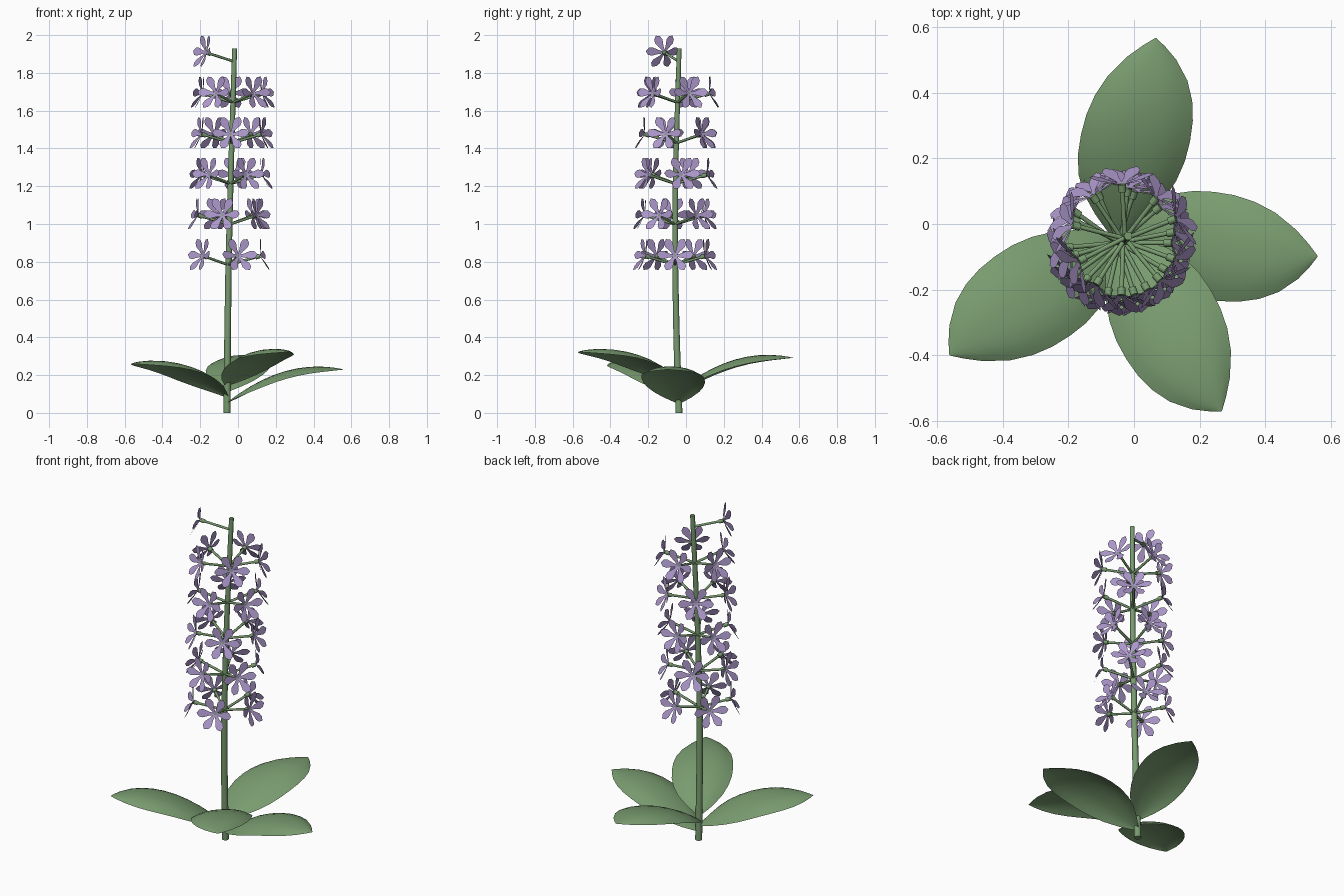
import bpy, bmesh
from math import sin, cos, pi, radians
from mathutils import Vector, Matrix

cube = bpy.data.objects.get("Cube")
if cube:
    bpy.data.objects.remove(cube)


def material(name, rgb):
    m = bpy.data.materials.new(name)
    m.use_nodes = True
    m.diffuse_color = (*rgb, 1)
    m.node_tree.nodes["Principled BSDF"].inputs["Base Color"].default_value = (*rgb, 1)
    return m


green = material("leaf_green", (0.19, 0.33, 0.16))
purple = material("petal_lilac", (0.41, 0.31, 0.59))


def finish(name, bm, *mats):
    mesh = bpy.data.meshes.new(name)
    bm.to_mesh(mesh)
    bm.free()
    for m in mats:
        mesh.materials.append(m)
    return mesh


def place(name, mesh, matrix=Matrix()):
    ob = bpy.data.objects.new(name, mesh)
    ob.matrix_world = matrix
    bpy.context.collection.objects.link(ob)
    return ob


# Stem: gently bent, tapering tube
STEM = [Vector(p) for p in ((-0.058, -0.037, 0), (-0.055, -0.05, 0.4), (-0.05, -0.058, 0.8),
                            (-0.037, -0.055, 1.3), (-0.018, -0.036, 1.93))]


def stem_at(z):
    for a, b in zip(STEM, STEM[1:]):
        if z <= b.z:
            return a.lerp(b, (z - a.z) / (b.z - a.z))
    return STEM[-1].copy()


bm = bmesh.new()
rings = []
SIDES = 10
for i in range(17):
    t = i / 16
    c = stem_at(1.93 * t)
    r = 0.019 - 0.006 * t
    rings.append([bm.verts.new(c + Vector((r * cos(2 * pi * k / SIDES), r * sin(2 * pi * k / SIDES), 0)))
                  for k in range(SIDES)])
for a, b in zip(rings, rings[1:]):
    for k in range(SIDES):
        n = (k + 1) % SIDES
        bm.faces.new((a[k], a[n], b[n], b[k])).smooth = True
bm.faces.new(rings[-1])
bm.faces.new(rings[0][::-1])
place("stem", finish("stem", bm, green))

# Leaf: arched blade with drooping edges and a slightly skewed outline
OUTLINE = [(0, 0.012), (0.05, 0.045), (0.1, 0.075), (0.2, 0.12), (0.3, 0.148), (0.4, 0.162),
           (0.5, 0.165), (0.6, 0.161), (0.7, 0.147), (0.8, 0.12), (0.9, 0.074), (0.96, 0.034), (1, 0.002)]
LENGTH = 0.62
bm = bmesh.new()
rows = []
for t, w in OUTLINE:
    row = []
    for k in range(-5, 6):
        s = k / 5
        along = LENGTH * t - 0.14 * s * w * min(1, 4 * t)
        height = 0.49 * t - 0.315 * t * t - 0.04 * (w / 0.165) * abs(s) ** 2.5
        row.append(bm.verts.new((along, s * w, height)))
    rows.append(row)
for a, b in zip(rows, rows[1:]):
    for k in range(10):
        bm.faces.new((a[k], b[k], b[k + 1], a[k + 1])).smooth = True
leaf = finish("leaf", bm, green)
for i, az in enumerate((-5.5, 215.5, 78.5, -58.5)):
    z = 0.055 + 0.031 * i
    place(f"leaf_{i + 1}", leaf,
          Matrix.Translation(stem_at(z)) @ Matrix.Rotation(radians(az), 4, 'Z'))

# Floret: stalk, small hub and six spreading petals, pointing along local z
STALK = 0.165
bm = bmesh.new()


def cylinder(r1, r2, z0, z1):
    bmesh.ops.create_cone(bm, cap_ends=True, segments=8, radius1=r1, radius2=r2, depth=z1 - z0,
                          matrix=Matrix.Translation((0, 0, (z0 + z1) / 2)))


cylinder(0.007, 0.007, 0, STALK)
cylinder(0.012, 0.012, STALK - 0.016, STALK + 0.008)
for f in bm.faces:
    f.smooth = len(f.verts) == 4
PETAL = [(0.006, 0.006), (0.032, 0.011), (0.064, 0.023), (0.084, 0.019), (0.098, 0),
         (0.084, -0.019), (0.064, -0.023), (0.032, -0.011), (0.006, -0.006)]
for k in range(6):
    turn = Matrix.Rotation(k * pi / 3, 4, 'Z')
    f = bm.faces.new([bm.verts.new(turn @ Vector((r, w, STALK + 0.008 + 0.3 * r))) for r, w in PETAL])
    f.material_index = 1
floret = finish("floret", bm, green, purple)


def add_floret(name, az, z):
    a, tilt = radians(az), radians(16)
    out = Vector((cos(a) * cos(tilt), sin(a) * cos(tilt), sin(tilt)))
    side = Vector((-sin(a), cos(a), 0))
    m = Matrix((side, out.cross(side), out)).transposed().to_4x4()
    place(name, floret, Matrix.Translation(stem_at(z)) @ m)


# Five whorls of five florets, each turned from the last, and one at the tip
for ring in range(5):
    for k in range(5):
        add_floret(f"floret_{ring + 1}_{k + 1}", 41.4 * ring + 72 * k, 0.783 + 0.215 * ring)
add_floret("floret_tip", 207, 1.86)
